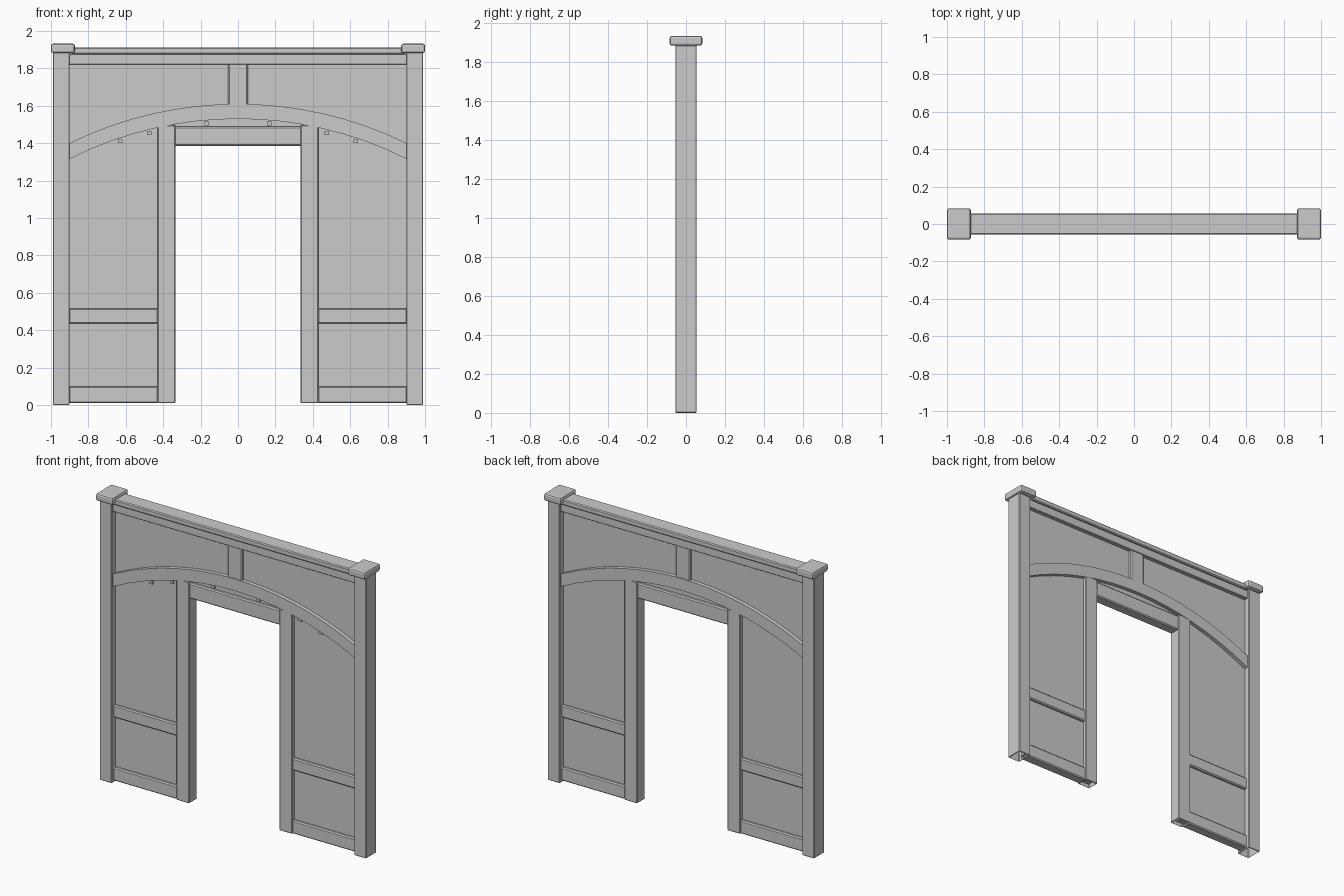
import bpy
import bmesh
from mathutils import Matrix, Vector

if "Cube" in bpy.data.objects:
    bpy.data.objects.remove(bpy.data.objects["Cube"])

paint = bpy.data.materials.new("plain_grey")
paint.use_nodes = True
GREY = (0.6, 0.6, 0.6, 1)
paint.diffuse_color = GREY
paint.node_tree.nodes["Principled BSDF"].inputs["Base Color"].default_value = GREY


def finish(name, bm):
    mesh = bpy.data.meshes.new(name)
    bmesh.ops.recalc_face_normals(bm, faces=bm.faces)
    bm.to_mesh(mesh)
    bm.free()
    mesh.materials.append(paint)
    obj = bpy.data.objects.new(name, mesh)
    bpy.context.collection.objects.link(obj)
    return obj


def box(name, x, z, depth, bevel=0.0, segments=1, y=0.0, open_bottom=False):
    """Box spanning x and z ranges, with half-thickness depth around y."""
    bm = bmesh.new()
    size = Vector((x[1] - x[0], 2 * depth, z[1] - z[0]))
    centre = Vector(((x[0] + x[1]) / 2, y, (z[0] + z[1]) / 2))
    bmesh.ops.create_cube(bm, size=1, matrix=Matrix.Translation(centre) @ Matrix.Diagonal(size.to_4d()))
    if bevel:
        bmesh.ops.bevel(bm, geom=bm.edges[:], offset=bevel, segments=segments,
                        profile=0.5, affect='EDGES')
    if open_bottom:
        low = [f for f in bm.faces if f.calc_center_median().z < z[0] + 0.001]
        bmesh.ops.delete(bm, geom=low, context='FACES')
    return finish(name, bm)


def pair(name, x, *args, **kw):
    """The same box on both sides of the doorway."""
    box("left_" + name, x, *args, **kw)
    box("right_" + name, (-x[1], -x[0]), *args, **kw)


def arch(name, half_span, outer, inner, depth, steps=16):
    """Curved band; outer and inner are (crown height, end height)."""
    bm = bmesh.new()

    def height(x, crown, end):
        rise = crown - end
        r = (half_span ** 2 + rise ** 2) / (2 * rise)
        return crown - r + (r * r - x * x) ** 0.5

    rows = []
    for i in range(steps + 1):
        x = half_span * (2 * i / steps - 1)
        top, bottom = height(x, *outer), height(x, *inner)
        rows.append([bm.verts.new((x, y, z)) for y, z in
                     ((-depth, bottom), (depth, bottom), (depth, top), (-depth, top))])
    for a, b in zip(rows, rows[1:]):
        for k in range(4):
            n = (k + 1) % 4
            bm.faces.new((a[k], a[n], b[n], b[k]))
    bm.faces.new(rows[0])
    bm.faces.new(rows[-1])
    return finish(name, bm)


# Outer posts and their caps
pair("post", (0.9, 0.99), (0, 1.885), 0.055, 0.004, open_bottom=True)
pair("post_cap", (0.872, 1.0), (1.882, 1.932), 0.084, 0.012, 2)

# Thin infill panels around the doorway
pair("side_panel", (0.36, 0.92), (0.02, 1.42), 0.015)
box("upper_panel", (-0.92, 0.92), (1.42, 1.88), 0.015)

# Top beam and the rail beneath it
box("top_beam", (-0.89, 0.89), (1.875, 1.912), 0.056, 0.006)
box("top_rail", (-0.905, 0.905), (1.82, 1.877), 0.042, 0.003)

# Arch and short post above its crown
arch("arch", 0.902, (1.61, 1.40), (1.53, 1.315), 0.042)
box("crown_post", (-0.053, 0.053), (1.59, 1.83), 0.036, 0.007)

# Door frame
pair("door_post", (0.335, 0.43), (0.01, 1.497), 0.04, 0.004, open_bottom=True)
box("door_head", (-0.34, 0.34), (1.385, 1.488), 0.036, 0.007)

# Rails across the side panels
pair("middle_rail", (0.425, 0.905), (0.435, 0.517), 0.034, 0.007)
pair("bottom_rail", (0.425, 0.905), (0.01, 0.1), 0.034, 0.007)

# Small pegs under the arch, on the front
for label, x, z in (("inner", 0.168, 1.505), ("middle", 0.475, 1.455), ("outer", 0.63, 1.411)):
    pair(label + "_peg", (x - 0.012, x + 0.012), (z - 0.01, z + 0.01), 0.008, y=-0.02)
